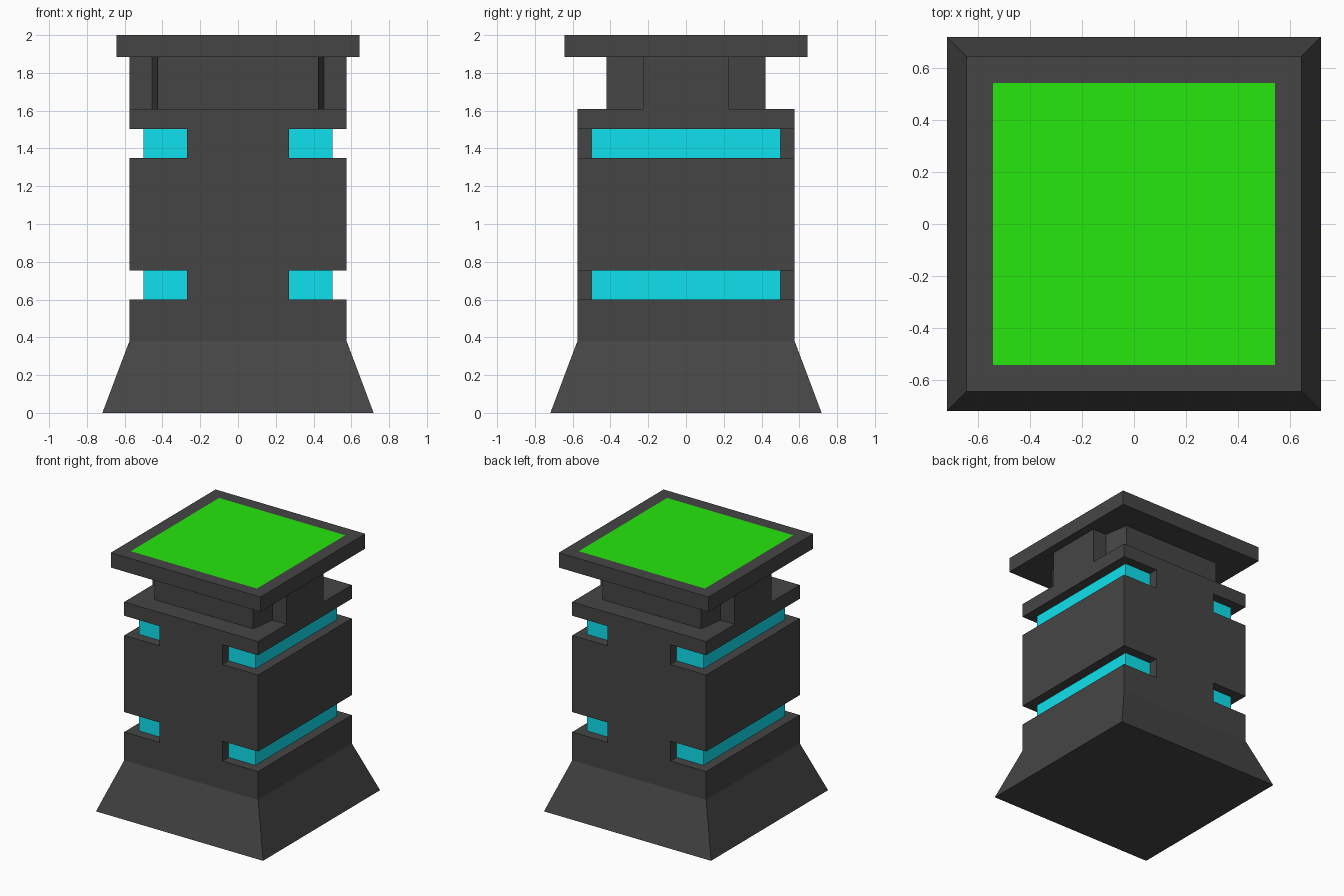
import bpy, bmesh

if "Cube" in bpy.data.objects:
    bpy.data.objects.remove(bpy.data.objects["Cube"])


def material(name, rgb):
    m = bpy.data.materials.new(name)
    m.diffuse_color = (*rgb, 1)
    m.use_nodes = True
    m.node_tree.nodes["Principled BSDF"].inputs["Base Color"].default_value = m.diffuse_color
    return m


GREY = material("dark_grey", (0.06, 0.06, 0.06))
CYAN = material("cyan_glow", (0.005, 0.75, 0.85))
GREEN = material("green_screen", (0.02, 0.8, 0.004))


def square(h):
    return [(-h, -h), (h, -h), (h, h), (-h, h)]


def loft(name, rings, mats=(GREY,)):
    """Closed solid through (outline, z) rings."""
    bm = bmesh.new()
    loops = [[bm.verts.new((x, y, z)) for x, y in pts] for pts, z in rings]
    for a, b in zip(loops, loops[1:]):
        n = len(a)
        for i in range(n):
            j = (i + 1) % n
            bm.faces.new((a[i], a[j], b[j], b[i]))
    bm.faces.new(loops[0][::-1])
    bm.faces.new(loops[-1])
    bmesh.ops.recalc_face_normals(bm, faces=bm.faces)
    me = bpy.data.meshes.new(name)
    bm.to_mesh(me)
    bm.free()
    for m in mats:
        me.materials.append(m)
    ob = bpy.data.objects.new(name, me)
    bpy.context.collection.objects.link(ob)
    return ob


# Flared base and square body
body = loft("pedestal_body",
            [(square(0.718), 0), (square(0.575), 0.38), (square(0.575), 1.61)],
            (GREY, CYAN))

# U-shaped grooves wrapping each side, leaving a front and back column
u = [(0.27, -0.7), (0.7, -0.7), (0.7, 0.7), (0.27, 0.7),
     (0.27, 0.5), (0.5, 0.5), (0.5, -0.5), (0.27, -0.5)]
cutters = []
for z0, z1 in ((0.6, 0.755), (1.35, 1.503)):
    for s in (1, -1):
        pts = [(s * x, y) for x, y in u]
        c = loft("groove_cutter", [(pts, z0), (pts, z1)])
        c.hide_render = True
        cutters.append(c)
        mod = body.modifiers.new("groove", 'BOOLEAN')
        mod.operation = 'DIFFERENCE'
        mod.solver = 'EXACT'
        mod.object = c
deps = bpy.context.evaluated_depsgraph_get()
cut = bpy.data.meshes.new_from_object(body.evaluated_get(deps))
body.modifiers.clear()
body.data = cut
for c in cutters:
    bpy.data.objects.remove(c)

# Glowing inner walls of the grooves
cut.materials.clear()
cut.materials.append(GREY)
cut.materials.append(CYAN)
for p in cut.polygons:
    glow = any(abs(p.normal[k]) > 0.9 and abs(abs(p.center[k]) - 0.5) < 0.01
               for k in (0, 1))
    p.material_index = int(glow)

# Notched neck
q = [(0.575, 0.225), (0.455, 0.225), (0.425, 0.42)]
neck = (q + [(-x, y) for x, y in q[::-1]]
        + [(-x, -y) for x, y in q] + [(x, -y) for x, y in q[::-1]])
loft("neck", [(neck, 1.61), (neck, 1.885)])

# Top slab with an inset green screen
top = loft("top_slab", [(square(0.643), 1.885), (square(0.643), 2.0)], (GREY, GREEN))
bm = bmesh.new()
bm.from_mesh(top.data)
lid = max(bm.faces, key=lambda f: f.calc_center_median().z)
bmesh.ops.inset_region(bm, faces=[lid], thickness=0.143)
lid.material_index = 1
bm.to_mesh(top.data)
bm.free()
